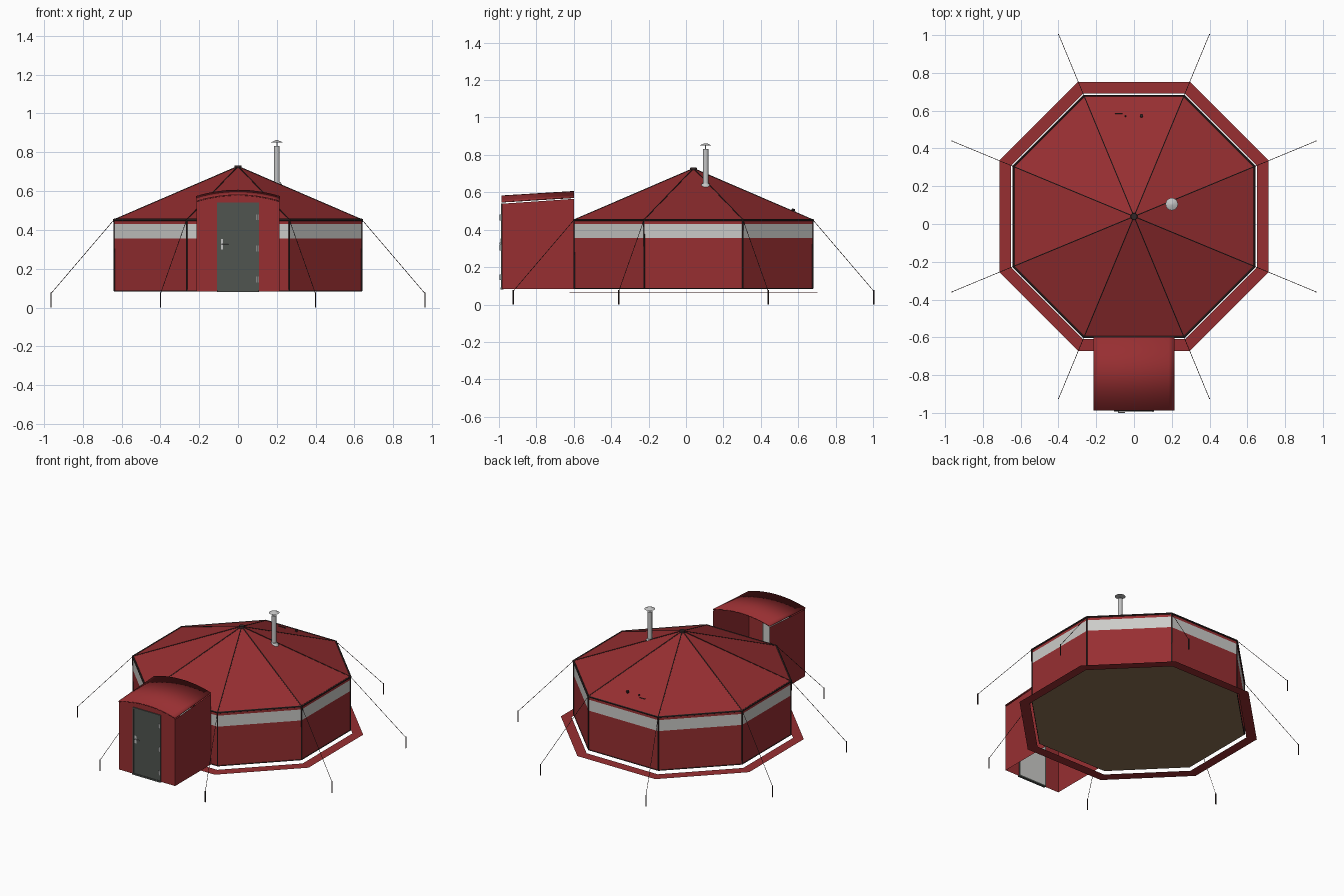
import bpy, bmesh, math
from mathutils import Vector

if "Cube" in bpy.data.objects:
    bpy.data.objects.remove(bpy.data.objects["Cube"], do_unlink=True)


def material(name, rgb):
    m = bpy.data.materials.new(name)
    m.use_nodes = True
    m.diffuse_color = (*rgb, 1)
    m.node_tree.nodes["Principled BSDF"].inputs["Base Color"].default_value = (*rgb, 1)
    return m


RED = material("red canvas", (0.31, 0.028, 0.031))
WHITE = material("white band", (0.6, 0.6, 0.58))
DARK = material("dark trim", (0.035, 0.02, 0.02))
FLOOR = material("brown floor", (0.26, 0.16, 0.085))
DOOR = material("grey green door", (0.08, 0.09, 0.08))
METAL = material("light metal", (0.55, 0.55, 0.55))

CY = 0.04          # tent centre along y
WALL = 0.637       # wall apothem
BASE, EAVE, PEAK = 0.083, 0.452, 0.727


def finish(name, bm, mats, smooth=False):
    mesh = bpy.data.meshes.new(name)
    bm.to_mesh(mesh)
    bm.free()
    for m in mats:
        mesh.materials.append(m)
    ob = bpy.data.objects.new(name, mesh)
    bpy.context.collection.objects.link(ob)
    if smooth:
        bpy.ops.object.select_all(action="DESELECT")
        ob.select_set(True)
        bpy.context.view_layer.objects.active = ob
        bpy.ops.object.shade_smooth_by_angle()
    return ob


def octagon(apothem, z):
    r = apothem / math.cos(math.pi / 8)
    angles = [math.pi / 8 + k * math.pi / 4 for k in range(8)]
    return [Vector((r * math.cos(a), CY + r * math.sin(a), z)) for a in angles]


def loft(name, levels, mats, bands):
    """Skin between octagons given as (apothem, z)."""
    bm = bmesh.new()
    rings = [[bm.verts.new(p) for p in octagon(*lv)] for lv in levels]
    for i, band in enumerate(bands):
        for k in range(8):
            j = (k + 1) % 8
            f = bm.faces.new((rings[i][k], rings[i][j], rings[i + 1][j], rings[i + 1][k]))
            f.material_index = band
    return finish(name, bm, mats)


def add_tube(bm, a, b, r1, r2=None, sides=6):
    a, b = Vector(a), Vector(b)
    d = b - a
    mat = d.to_track_quat("Z", "Y").to_matrix().to_4x4()
    mat.translation = (a + b) / 2
    bmesh.ops.create_cone(bm, cap_ends=True, segments=sides, radius1=r1,
                          radius2=r1 if r2 is None else r2, depth=d.length, matrix=mat)


def tubes(name, segments, mat, smooth=False):
    bm = bmesh.new()
    for s in segments:
        add_tube(bm, *s)
    return finish(name, bm, [mat], smooth)


def box(name, lo, hi, mats, rule=None):
    bm = bmesh.new()
    bmesh.ops.create_cube(bm, size=1)
    for v in bm.verts:
        v.co = [l + (c + 0.5) * (h - l) for l, h, c in zip(lo, hi, v.co)]
    bm.normal_update()
    for f in bm.faces:
        f.material_index = rule(f) if rule else 0
    return finish(name, bm, mats)


def polygon(name, points, mat):
    bm = bmesh.new()
    f = bm.faces.new([bm.verts.new(p) for p in points])
    bmesh.ops.triangulate(bm, faces=[f])
    return finish(name, bm, [mat])


# Tent body: walls with a band, ground skirt, floor, roof
loft("tent_walls", [(WALL, BASE), (WALL, 0.355), (WALL, 0.43), (WALL, EAVE)],
     [RED, WHITE], [0, 1, 0])
loft("ground_skirt", [(0.713, 0.064), (0.65, 0.066)], [RED], [0])
polygon("tent_floor", octagon(WALL - 0.002, BASE), FLOOR)

bm = bmesh.new()
eaves = [bm.verts.new(p) for p in octagon(WALL + 0.004, EAVE)]
apex = bm.verts.new((0, CY, PEAK))
for k in range(8):
    bm.faces.new((eaves[k], eaves[(k + 1) % 8], apex))
finish("tent_roof", bm, [RED])

# Frame lines at eaves, bottom hem, corners and ridges
top, low = octagon(WALL + 0.002, EAVE), octagon(WALL, BASE + 0.003)
peak = Vector((0, CY, PEAK))
tubes("eave_trim", [(top[k], top[k - 1], 0.006) for k in range(8)], DARK)
tubes("bottom_hem", [(low[k], low[k - 1], 0.003) for k in range(8)], DARK)
tubes("corner_poles", [(low[k], top[k], 0.004) for k in range(8)], DARK)
tubes("roof_ridges", [(top[k], peak, 0.003) for k in range(8)], DARK)
tubes("roof_hub", [((0, CY, PEAK - 0.012), (0, CY, PEAK + 0.006), 0.019, 0.017, 12)], DARK)

# Guy ropes and stakes
ropes, stakes = [], []
for p in top:
    out = p - Vector((0, CY, 0))
    foot = Vector((out.x * 1.508, CY + out.y * 1.508, 0.072))
    ropes.append((p, foot, 0.0015, None, 5))
    stakes.append((foot - Vector((0, 0, 0.072)), foot + Vector((0, 0, 0.005)), 0.0035))
tubes("guy_ropes", ropes, DARK)
tubes("stakes", stakes, DARK)

# Chimney with flashing and rain cap
cx, cy = 0.2, 0.105
tubes("chimney", [((cx, cy, 0.62), (cx, cy, 0.832), 0.015, None, 16),
                  ((cx, cy, 0.622), (cx, cy, 0.648), 0.034, 0.018, 16),
                  ((cx, cy, 0.83), (cx, cy, 0.852), 0.003, None, 6),
                  ((cx, cy, 0.85), (cx, cy, 0.862), 0.033, 0.006, 16)], METAL, True)

# Small vent and strap fittings on the rear roof panel
tubes("rear_vent", [((0.04, 0.57, 0.49), (0.04, 0.575, 0.512), 0.009, None, 10)], DARK)
tubes("rear_strap", [((-0.1, 0.585, 0.496), (-0.06, 0.585, 0.496), 0.003),
                     ((-0.045, 0.57, 0.495), (-0.045, 0.572, 0.508), 0.005)], DARK)

# Entrance porch
HALF, FRONT, REAR = 0.213, -0.984, -0.598
STEPS = 14


def arch(x, edge, rise=0.032):
    return edge + rise * (1 - (x / HALF) ** 2)


xs = [HALF * (2 * i / STEPS - 1) for i in range(STEPS + 1)]
bm = bmesh.new()
front_row = [bm.verts.new((x * 1.01, FRONT - 0.003, arch(x, 0.551))) for x in xs]
back_row = [bm.verts.new((x * 1.01, REAR, arch(x, 0.575))) for x in xs]
for i in range(STEPS):
    bm.faces.new((front_row[i], front_row[i + 1], back_row[i + 1], back_row[i]))
roof = finish("porch_roof", bm, [RED], True)
shell = roof.modifiers.new("thickness", "SOLIDIFY")
shell.thickness = 0.006
shell.offset = -1

for side, label in ((1, "left"), (-1, "right")):
    x = side * HALF
    polygon("porch_" + label + "_wall",
            [(x, FRONT, BASE), (x, REAR, BASE), (x, REAR, 0.565), (x, FRONT, 0.539)], RED)

DW, DT = 0.105, 0.538   # door half width and top
outline = [(x, FRONT, arch(x, 0.546)) for x in xs]
outline += [(HALF, FRONT, BASE), (DW, FRONT, BASE), (DW, FRONT, DT),
            (-DW, FRONT, DT), (-DW, FRONT, BASE), (-HALF, FRONT, BASE)]
polygon("porch_front_wall", outline, RED)

# Door, frame, hinges and handle
box("door", (-0.098, FRONT - 0.004, 0.09), (0.098, FRONT + 0.008, 0.532), [DOOR, WHITE],
    lambda f: 1 if f.normal.y > 0.5 else 0)
for side, label in ((1, "left"), (-1, "right")):
    box("door_frame_" + label, (side * 0.102 - 0.005, FRONT - 0.006, BASE),
        (side * 0.102 + 0.005, FRONT + 0.006, DT), [DOOR])
box("door_frame_top", (-0.107, FRONT - 0.006, 0.531), (0.107, FRONT + 0.006, 0.54), [DOOR])
box("door_sill", (-0.107, FRONT - 0.008, 0.08), (0.107, FRONT + 0.008, 0.09), [DOOR])
tubes("door_hinges", [((0.1, FRONT - 0.008, z - 0.015), (0.1, FRONT - 0.008, z + 0.015), 0.005)
                      for z in (0.145, 0.305, 0.465)], METAL)
box("handle_plate", (-0.088, FRONT - 0.007, 0.3), (-0.076, FRONT - 0.003, 0.352), [METAL])
tubes("door_handle", [((-0.082, FRONT - 0.004, 0.328), (-0.082, FRONT - 0.014, 0.328), 0.003),
                      ((-0.084, FRONT - 0.013, 0.328), (-0.048, FRONT - 0.013, 0.328), 0.003)], METAL)
